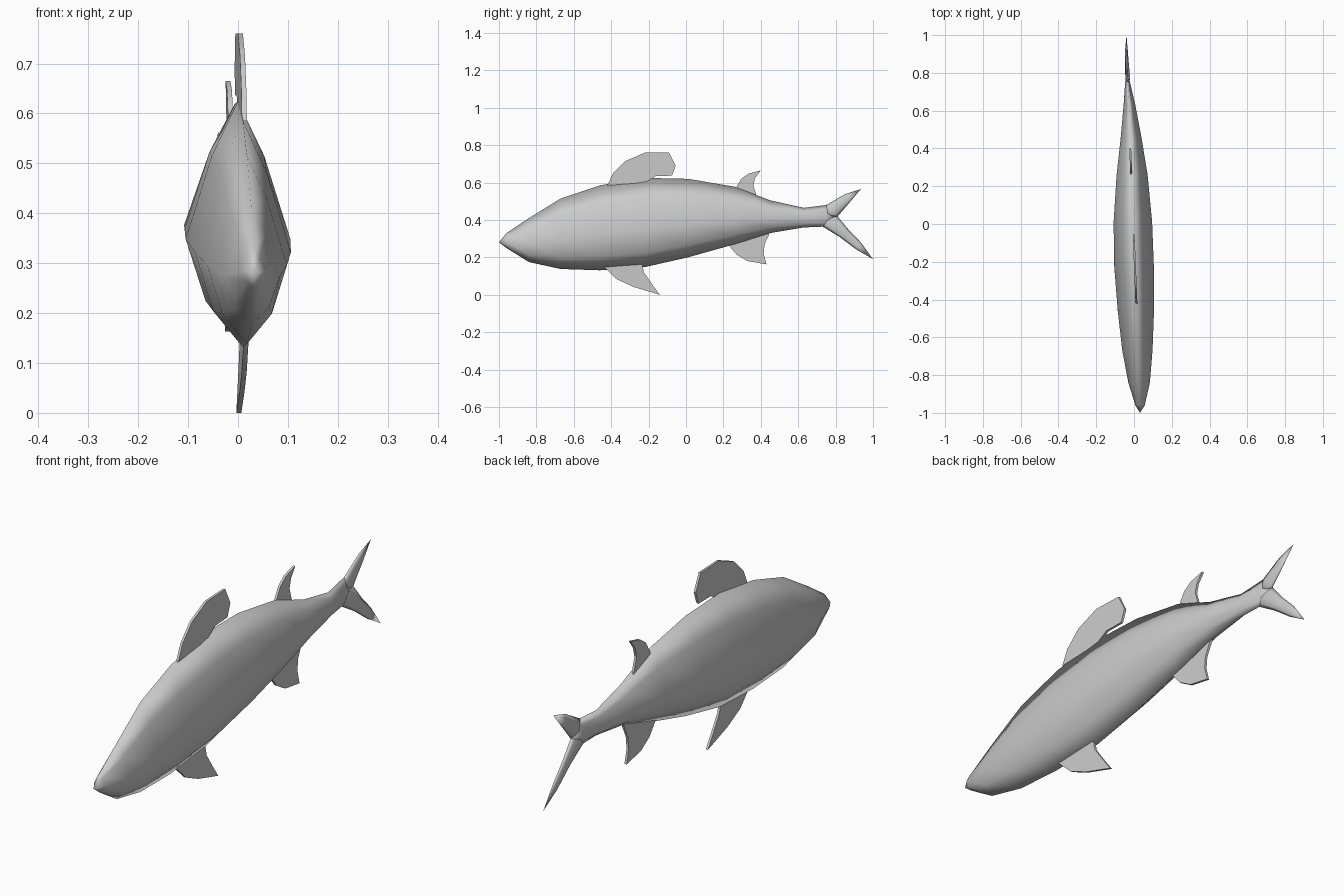
import bpy
import bmesh
from math import pi
from mathutils import Vector

cube = bpy.data.objects.get("Cube")
if cube:
    bpy.data.objects.remove(cube, do_unlink=True)

# One grey for the whole fish
grey = bpy.data.materials.new("fish grey")
grey.use_nodes = True
colour = (0.6, 0.6, 0.6, 1)
grey.diffuse_color = colour
grey.node_tree.nodes["Principled BSDF"].inputs["Base Color"].default_value = colour

# Half cross-section from top to bottom: (height fraction, width fraction)
SECTION = [(1, 0), (0.77, 0.5), (0.42, 1), (0.16, 0.62), (0, 0)]
RING = SECTION + [(h, -w) for h, w in SECTION[-2:0:-1]]


def finish(bm, name, angle):
    bmesh.ops.recalc_face_normals(bm, faces=bm.faces[:])
    mesh = bpy.data.meshes.new(name)
    bm.to_mesh(mesh)
    bm.free()
    mesh.materials.append(grey)
    obj = bpy.data.objects.new(name, mesh)
    bpy.context.collection.objects.link(obj)
    bpy.ops.object.select_all(action="DESELECT")
    obj.select_set(True)
    bpy.context.view_layer.objects.active = obj
    bpy.ops.object.shade_smooth_by_angle(angle=angle)
    return obj


def loft(name, stations, start=None, end=None):
    """Skin rings given as (top y, top z, bottom y, bottom z, centre x, half width)."""
    bm = bmesh.new()
    rings = []
    for ty, tz, by, bz, x, w in stations:
        top, bottom = Vector((x, ty, tz)), Vector((x, by, bz))
        rings.append([bm.verts.new(bottom.lerp(top, h) + Vector((s * w, 0, 0)))
                      for h, s in RING])
    n = len(RING)
    for a, b in zip(rings, rings[1:]):
        for i in range(n):
            j = (i + 1) % n
            bm.faces.new((a[i], a[j], b[j], b[i]))
    for ring, tip in ((rings[0], start), (rings[-1], end)):
        if tip:
            point = bm.verts.new(tip)
            for i in range(n):
                bm.faces.new((ring[i], ring[(i + 1) % n], point))
    return finish(bm, name, pi)


def fin(name, outline, lean=0):
    """Thin plate from a side outline, following the slight bend of the body."""
    bm = bmesh.new()
    sides = []
    for s in (-0.005, 0.005):
        sides.append([bm.verts.new((s - 0.004 - 0.04 * y + lean * z, y, z))
                      for y, z in outline])
        bm.faces.new(sides[-1])
    a, b = sides
    for i in range(len(outline)):
        j = (i + 1) % len(outline)
        bm.faces.new((a[i], a[j], b[j], b[i]))
    return finish(bm, name, pi / 6)


# Body: y, top z, bottom z, centre x, half width
body = [
    (-0.96, 0.33, 0.25, 0.032, 0.025),
    (-0.84, 0.41, 0.175, 0.027, 0.057),
    (-0.67, 0.515, 0.138, 0.018, 0.08),
    (-0.46, 0.585, 0.131, 0.01, 0.096),
    (-0.22, 0.625, 0.148, 0, 0.105),
    (0.01, 0.62, 0.2, -0.006, 0.102),
    (0.26, 0.578, 0.27, -0.01, 0.082),
    (0.45, 0.505, 0.33, -0.015, 0.056),
    (0.63, 0.465, 0.36, -0.024, 0.031),
    (0.75, 0.48, 0.365, -0.034, 0.013),
]
loft("body", [(y, t, y, b, x, w) for y, t, b, x, w in body],
     (0.032, -1, 0.28), (-0.036, 0.81, 0.42))

# Forked tail
loft("tail_upper_lobe", [
    (0.75, 0.48, 0.81, 0.418, -0.034, 0.012),
    (0.85, 0.538, 0.865, 0.482, -0.037, 0.009),
], (-0.032, 0.72, 0.42), (-0.04, 0.935, 0.565))
loft("tail_lower_lobe", [
    (0.81, 0.42, 0.73, 0.365, -0.034, 0.012),
    (0.87, 0.347, 0.82, 0.31, -0.037, 0.01),
    (0.935, 0.28, 0.91, 0.243, -0.04, 0.007),
], (-0.032, 0.72, 0.42), (-0.04, 1, 0.19))

# Fins, with roots sunk into the body
fin("front_dorsal_fin", [
    (-0.42, 0.585), (-0.39, 0.65), (-0.325, 0.715), (-0.22, 0.76), (-0.09, 0.76),
    (-0.055, 0.69), (-0.075, 0.637), (-0.16, 0.635), (-0.22, 0.6)])
fin("rear_dorsal_fin", [
    (0.26, 0.56), (0.295, 0.62), (0.335, 0.648), (0.4, 0.665),
    (0.37, 0.625), (0.36, 0.585), (0.38, 0.52)])
fin("belly_fin", [
    (-0.44, 0.15), (-0.37, 0.083), (-0.28, 0.042), (-0.14, 0),
    (-0.18, 0.055), (-0.225, 0.12), (-0.235, 0.165)], lean=0.02)
fin("rear_belly_fin", [
    (0.22, 0.275), (0.27, 0.215), (0.33, 0.18), (0.43, 0.163),
    (0.415, 0.22), (0.42, 0.27), (0.455, 0.345)])
